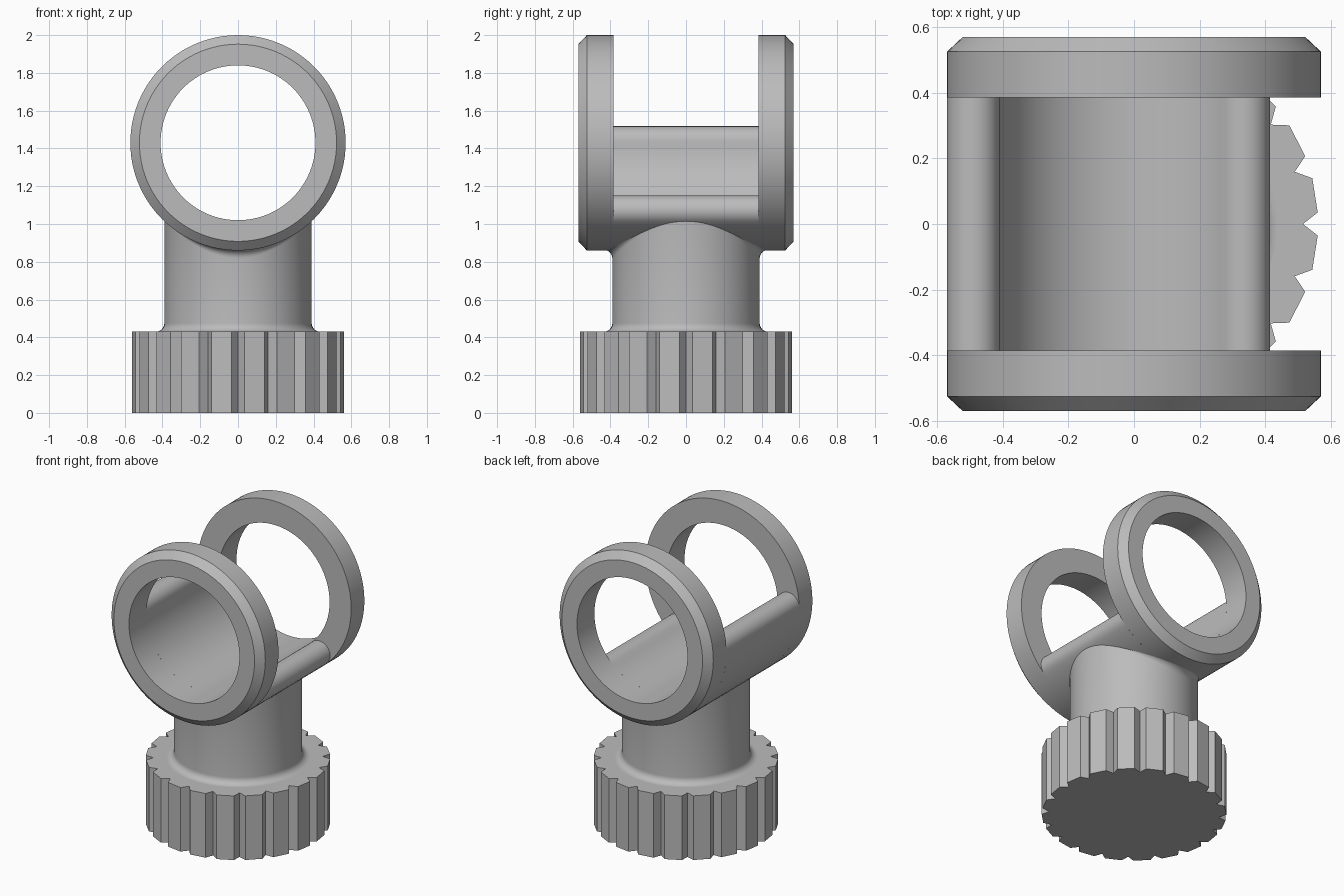
import bpy
import bmesh
from math import sin, cos, pi, radians, sqrt

cube = bpy.data.objects.get("Cube")
if cube:
    bpy.data.objects.remove(cube)

R_OUT, R_IN, AXIS_Z = 0.57, 0.41, 1.43   # cradle bore
SIDE = 0.385                             # inner face of each end ring
STEM_R, KNOB_H, FILLET = 0.39, 0.43, 0.045

grey = bpy.data.materials.new("plain grey")
grey.use_nodes = True
colour = (0.5, 0.5, 0.5, 1)
grey.diffuse_color = colour
grey.node_tree.nodes["Principled BSDF"].inputs["Base Color"].default_value = colour


def loft(name, loops, close_loop=True, close_stack=False, caps=False):
    """Skin a stack of equal-length point loops."""
    bm = bmesh.new()
    rows = [[bm.verts.new(p) for p in loop] for loop in loops]
    n = len(rows[0])
    pairs = list(zip(rows, rows[1:]))
    if close_stack:
        pairs.append((rows[-1], rows[0]))
    for a, b in pairs:
        for i in range(n if close_loop else n - 1):
            j = (i + 1) % n
            bm.faces.new((a[i], a[j], b[j], b[i]))
    if caps:
        bm.faces.new(rows[0])
        bm.faces.new(rows[-1])
    bmesh.ops.recalc_face_normals(bm, faces=bm.faces)
    mesh = bpy.data.meshes.new(name)
    bm.to_mesh(mesh)
    bm.free()
    mesh.materials.append(grey)
    mesh.shade_smooth()
    mesh.set_sharp_from_angle(angle=radians(30))
    obj = bpy.data.objects.new(name, mesh)
    bpy.context.collection.objects.link(obj)
    return obj


def polar(r, a):
    return r * cos(a), r * sin(a)


def bore_point(r, a, y):
    x, z = polar(r, a)
    return x, y, AXIS_Z + z


# Chamfered end rings
profile = [(R_IN, SIDE), (R_OUT, SIDE), (R_OUT, 0.525), (0.522, 0.57), (R_IN, 0.57)]
for name, side in (("front_ring", -1), ("back_ring", 1)):
    loft(name, [[bore_point(r, 2 * pi * k / 96, side * y) for r, y in profile]
                for k in range(96)], close_stack=True)

# Open cradle with fully rounded lips
start, end, steps = radians(-181), radians(-47), 36
arc = [start + (end - start) * k / steps for k in range(steps + 1)]
mid, lip = (R_OUT + R_IN) / 2, (R_OUT - R_IN) / 2


def lip_points(angle, turn):
    cx, cz = polar(mid, angle)
    for k in range(1, 12):
        dx, dz = polar(lip, angle + turn + pi * k / 12)
        yield cx + dx, AXIS_Z + cz + dz


section = [(x, z) for x, _, z in (bore_point(R_OUT, a, 0) for a in arc)]
section += lip_points(end, 0)
section += [(x, z) for x, _, z in (bore_point(R_IN, a, 0) for a in reversed(arc))]
section += lip_points(start, pi)
loft("cradle", [[(x, y, z) for x, z in section] for y in (-SIDE, SIDE)])

# Stem with a fillet at the knob and another under the cradle
angles = [2 * pi * k / 96 for k in range(96)]
quarter = [pi / 2 * k / 8 for k in range(9)]
loops = []
for t in quarter:
    r = STEM_R + FILLET * (1 - sin(t))
    loops.append([(*polar(r, a), KNOB_H + FILLET * (1 - cos(t))) for a in angles])
for t in quarter:
    loop = []
    for a in angles:
        f = FILLET * sin(a) ** 2
        x, y = polar(STEM_R + f * (1 - cos(t)), a)
        top = AXIS_Z - sqrt(R_OUT ** 2 - ((STEM_R + f) * cos(a)) ** 2)
        loop.append((x, y, top + 0.003 - f * (1 - sin(t))))
    loops.append(loop)
loft("stem", loops)

# Grip knob with V-shaped notches
TEETH = 20
outline = []
for k in range(TEETH):
    a = 2 * pi * k / TEETH
    outline += [polar(0.515, a), polar(0.561, a + radians(3.6)),
                polar(0.561, a + radians(14.4))]
loft("grip_knob", [[(x, y, z) for x, y in outline] for z in (0, KNOB_H)], caps=True)
